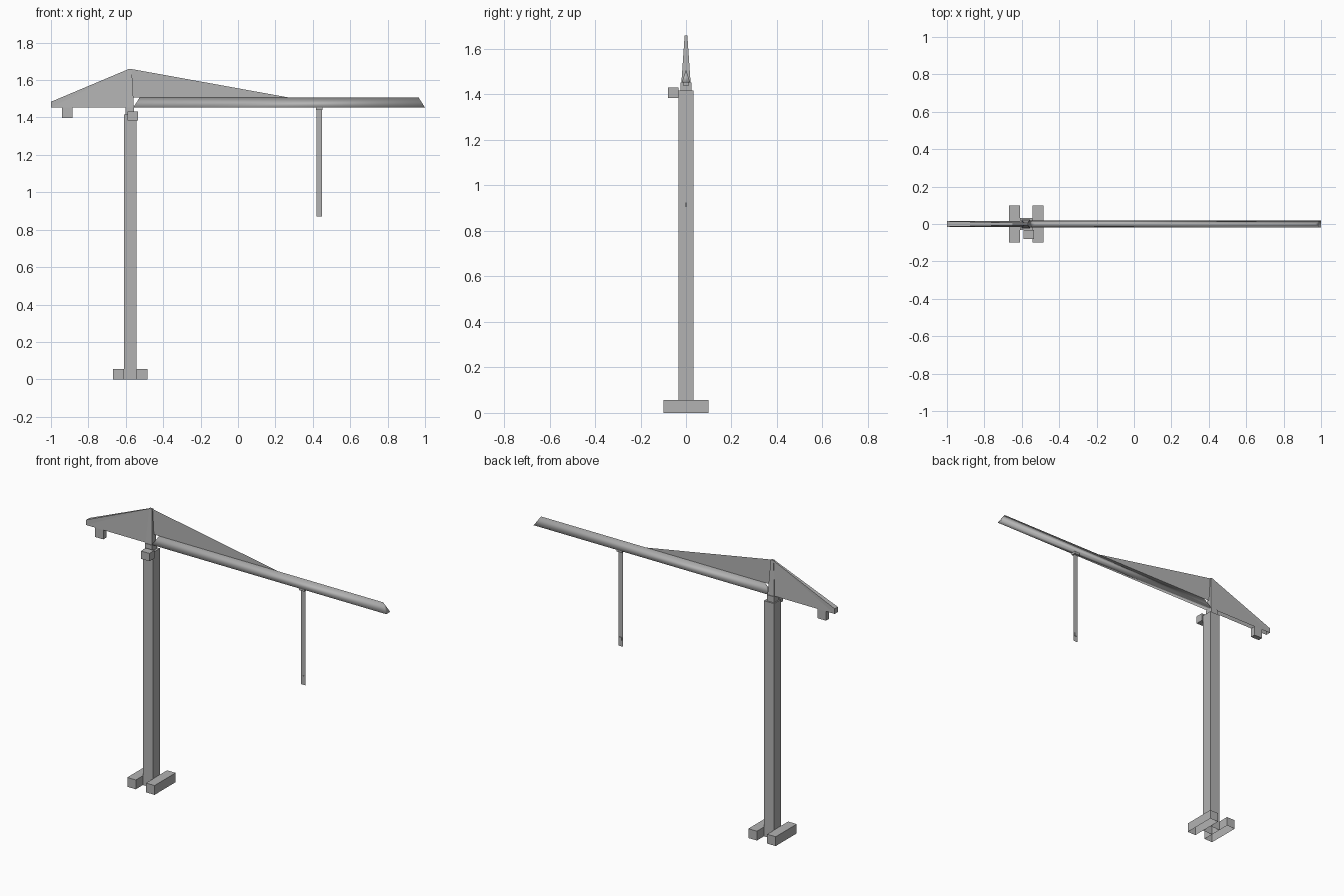
import bpy

if "Cube" in bpy.data.objects:
    bpy.data.objects.remove(bpy.data.objects["Cube"])

# Dark grey paint shared by every part
paint = bpy.data.materials.new("grey_paint")
paint.diffuse_color = (0.45, 0.45, 0.45, 1)
paint.use_nodes = True
paint.node_tree.nodes["Principled BSDF"].inputs["Base Color"].default_value = paint.diffuse_color


def mesh(name, verts, faces, smooth=()):
    me = bpy.data.meshes.new(name)
    me.from_pydata(verts, [], faces)
    me.materials.append(paint)
    for i in smooth:
        me.polygons[i].use_smooth = True
    me.update()
    ob = bpy.data.objects.new(name, me)
    bpy.context.collection.objects.link(ob)
    return ob


def frustum(name, low, high, z0, z1, top=True, bottom=False):
    """Four-sided tapered block; low and high are (x0, x1, y0, y1)."""
    verts = []
    for (x0, x1, y0, y1), z in ((low, z0), (high, z1)):
        verts += [(x0, y0, z), (x1, y0, z), (x1, y1, z), (x0, y1, z)]
    faces = [(i, (i + 1) % 4, (i + 1) % 4 + 4, i + 4) for i in range(4)]
    if top:
        faces.append((4, 5, 6, 7))
    if bottom:
        faces.append((3, 2, 1, 0))
    return mesh(name, verts, faces)


def box(name, x0, x1, y0, y1, z0, z1, **caps):
    rect = (x0, x1, y0, y1)
    return frustum(name, rect, rect, z0, z1, **caps)


# Base blocks either side of the mast
for side, x in (("left", -0.667), ("right", -0.542)):
    box(f"base_block_{side}", x, x + 0.057, -0.1, 0.1, 0, 0.056)

# Mast, slewing collar and tapered tower peak
box("mast", -0.609, -0.542, -0.033, 0.033, 0, 1.417)
box("slewing_collar", -0.602, -0.556, -0.024, 0.024, 1.417, 1.453)
frustum("tower_peak", (-0.602, -0.556, -0.021, 0.021),
        (-0.587, -0.568, -0.006, 0.006), 1.44, 1.66)

# Operator cab hung on the front of the mast
box("cab", -0.590, -0.534, -0.079, -0.033, 1.384, 1.431, bottom=True)

# Jib: closed triangular girder, softly shaded, with slanted ends
mesh("jib",
     [(-0.56, -0.019, 1.453), (1.0, -0.019, 1.453), (0.965, 0, 1.508),
      (-0.525, 0, 1.508), (-0.56, 0.019, 1.453), (1.0, 0.019, 1.453)],
     [(0, 1, 2, 3), (5, 4, 3, 2), (0, 4, 5, 1), (1, 5, 2), (4, 0, 3)],
     smooth=(0, 1, 2, 3, 4))

# Jib tie: single sheet from the peak
mesh("jib_tie", [(-0.575, 0, 1.66), (0.265, 0, 1.508), (-0.1, 0, 1.504), (-0.565, 0, 1.508)],
     [(0, 3, 2, 1)])

# Counter jib: wedge with a sloped top, open below
w, p = 0.015, 0.005
mesh("counter_jib",
     [(-1, -w, 1.453), (-0.59, -w, 1.453), (-0.582, -p, 1.66), (-1, -w, 1.484),
      (-1, w, 1.453), (-0.59, w, 1.453), (-0.582, p, 1.66), (-1, w, 1.484)],
     [(0, 1, 2), (0, 2, 3), (6, 5, 4), (7, 6, 4), (0, 3, 7, 4), (3, 2, 6, 7)])

# Counterweight under the tail
box("counterweight", -0.942, -0.886, -w, w, 1.397, 1.453, bottom=True)

# Trolley, hoist rope sheet and hook
box("trolley", 0.417, 0.453, -0.014, 0.014, 1.440, 1.453, bottom=True)
mesh("hoist_rope", [(0.42, 0, 0.87), (0.45, 0, 0.87), (0.45, 0, 1.443), (0.42, 0, 1.443)],
     [(0, 1, 2, 3)])
box("hook_block", 0.427, 0.443, -0.003, 0.003, 0.905, 0.925, bottom=True)
